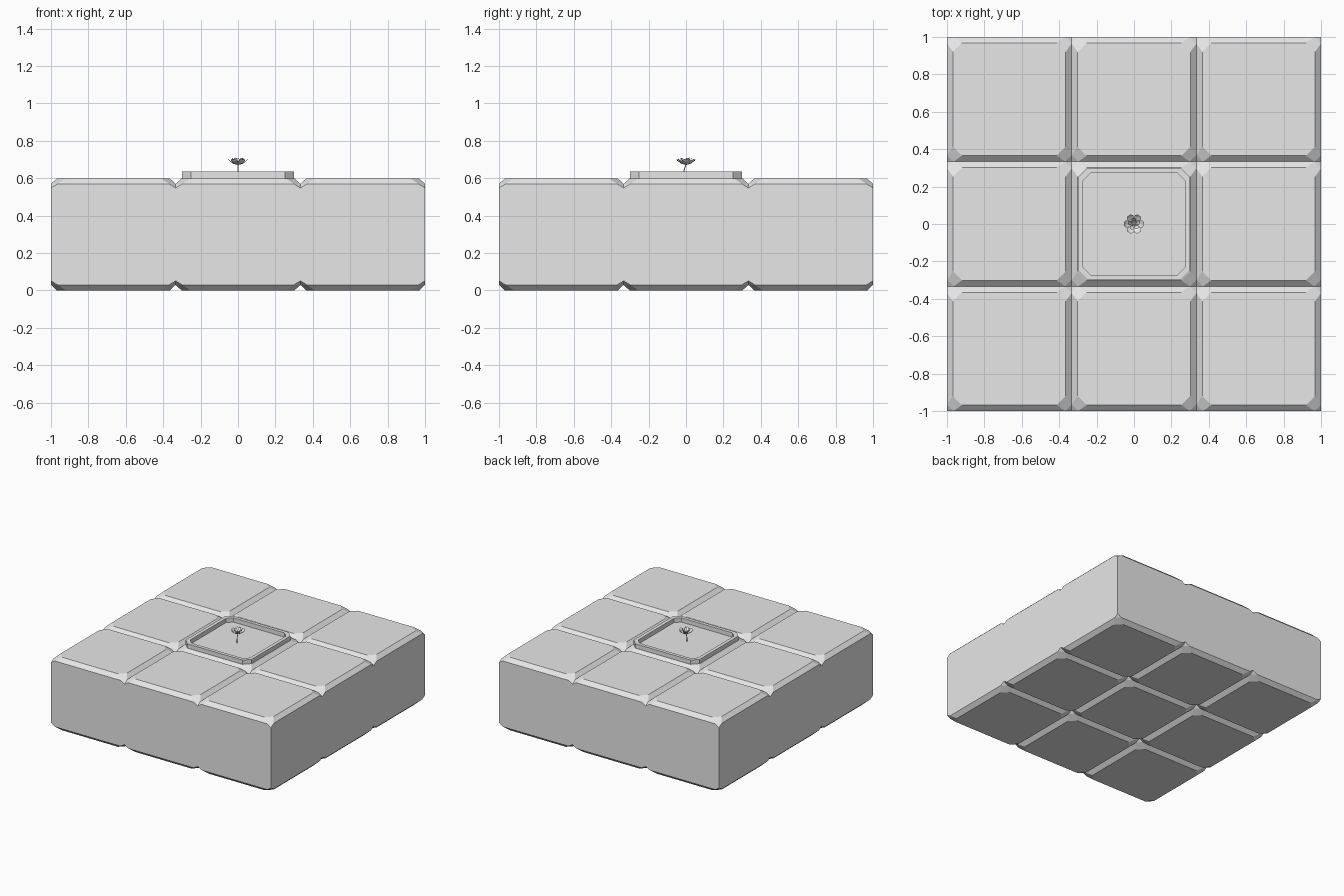
import bpy, bmesh, math
from mathutils import Matrix, Vector

if "Cube" in bpy.data.objects:
    bpy.data.objects.remove(bpy.data.objects["Cube"])

stone = bpy.data.materials.new("light_grey")
stone.diffuse_color = (0.8, 0.8, 0.8, 1)
stone.use_nodes = True
stone.node_tree.nodes["Principled BSDF"].inputs["Base Color"].default_value = stone.diffuse_color


def finish(bm, name):
    bmesh.ops.recalc_face_normals(bm, faces=bm.faces)
    me = bpy.data.meshes.new(name)
    bm.to_mesh(me)
    bm.free()
    ob = bpy.data.objects.new(name, me)
    me.materials.append(stone)
    bpy.context.collection.objects.link(ob)
    return ob


# Stone block: chamfered rims with faceted corners, top and bottom
H, R = 0.6, 1 / 3
def block(name, cx, cy):
    bm = bmesh.new()
    pts = []
    for sx in (-1, 1):
        for sy in (-1, 1):
            for top in (0, 1):
                z = lambda d: H - d if top else d
                for dx, dy, dz in ((0, 0, 0.052), (0.035, 0, 0.03), (0, 0.035, 0.03),
                                   (0.08, 0.032, 0), (0.032, 0.08, 0)):
                    pts.append((cx + sx * (R - dx), cy + sy * (R - dy), z(dz)))
    verts = [bm.verts.new(p) for p in pts]
    bmesh.ops.convex_hull(bm, input=verts)
    bmesh.ops.dissolve_limit(bm, angle_limit=0.01, verts=bm.verts, edges=bm.edges)
    finish(bm, name)

for i in range(3):
    for j in range(3):
        block(f"block_{i}_{j}", (i - 1) * 2 * R, (j - 1) * 2 * R)


# Raised rim on the centre block
def octagon(r, c):
    return [(r, c - r), (r, r - c), (r - c, r), (c - r, r),
            (-r, r - c), (-r, c - r), (c - r, -r), (r - c, -r)]

bm = bmesh.new()
loops = [[bm.verts.new((x, y, z)) for x, y in octagon(r, c)]
         for r, c, z in ((0.3, 0.05, 0.59), (0.3, 0.05, 0.635),
                         (0.272, 0.04, 0.635), (0.272, 0.04, 0.59))]
for k in range(4):
    a, b = loops[k], loops[(k + 1) % 4]
    for n in range(8):
        m = (n + 1) % 8
        bm.faces.new((a[n], a[m], b[m], b[n]))
finish(bm, "planter_rim")

# Thin bent stem
bm = bmesh.new()
rings = []
for y, z in ((-0.014, 0.595), (-0.012, 0.635), (-0.005, 0.66), (0, 0.68)):
    rings.append([bm.verts.new((0.003 * math.cos(t * math.pi / 3),
                                y + 0.003 * math.sin(t * math.pi / 3), z)) for t in range(6)])
for a, b in zip(rings, rings[1:]):
    for n in range(6):
        bm.faces.new((a[n], a[(n + 1) % 6], b[(n + 1) % 6], b[n]))
finish(bm, "stem")

# Flower: an outer and an inner ring of cupped petals
bm = bmesh.new()
for count, size, lift, turn in ((6, 1.0, 0.0, 0.0), (5, 0.6, 0.006, 0.4)):
    for k in range(count):
        rot = Matrix.Rotation(turn + k * math.tau / count, 4, 'Z')
        rows = []
        for r, w, z in ((0.004, 0.004, 0.672), (0.025, 0.016, 0.677),
                        (0.043, 0.02, 0.69), (0.053, 0.009, 0.7)):
            rows.append([bm.verts.new(rot @ Vector((r * size, s * w * size,
                         z + lift + abs(s) * 0.004))) for s in (-1, 0, 1)])
        for a, b in zip(rows, rows[1:]):
            for n in range(2):
                bm.faces.new((a[n], a[n + 1], b[n + 1], b[n]))
finish(bm, "petals")

# Flower heart
bm = bmesh.new()
bmesh.ops.create_icosphere(bm, subdivisions=1, radius=0.011,
                           matrix=Matrix.Translation((0, 0, 0.682)))
finish(bm, "flower_heart")
